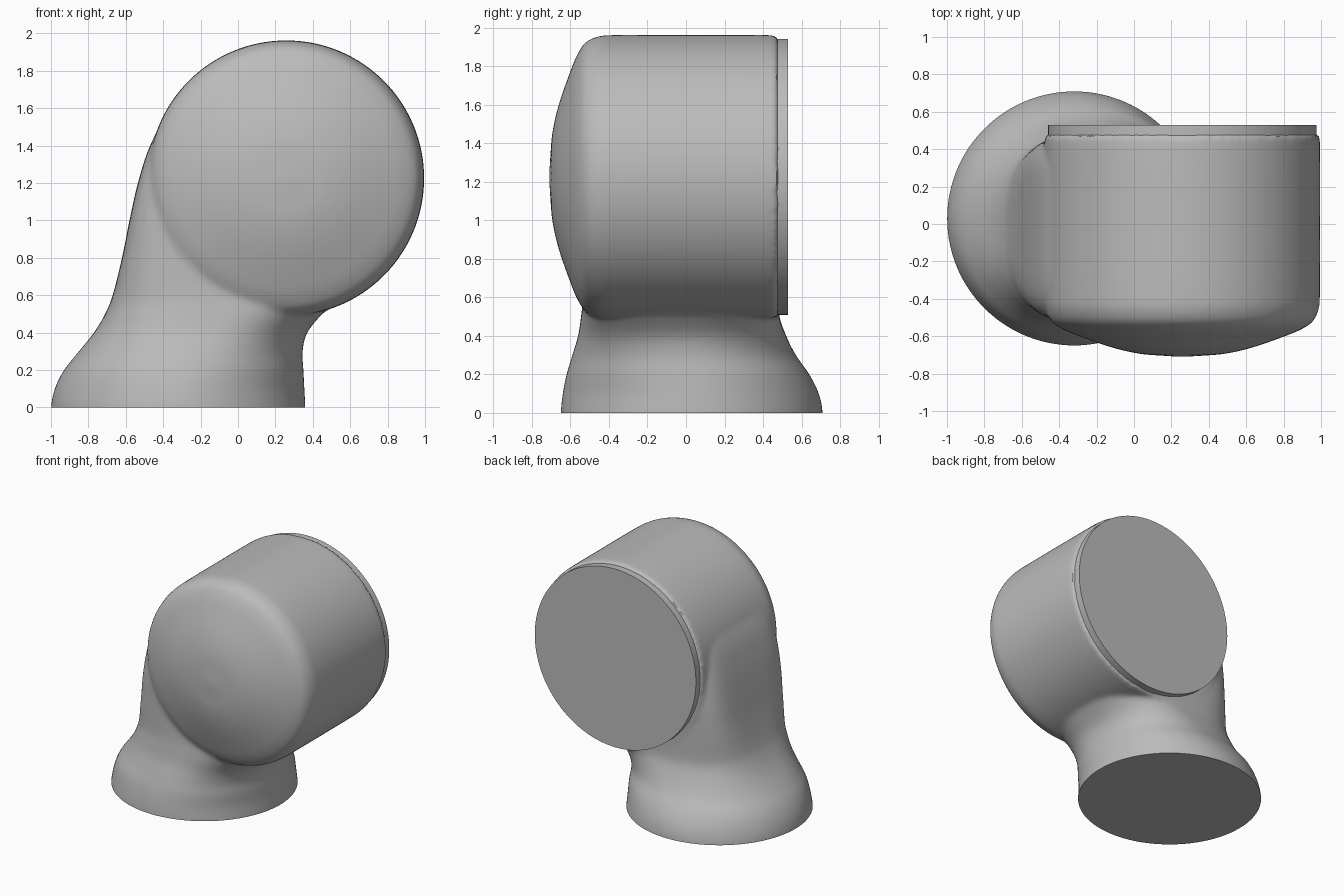
import bpy, bmesh
from math import sin, cos, pi, copysign

cube = bpy.data.objects.get("Cube")
if cube:
    bpy.data.objects.remove(cube)

grey = bpy.data.materials.new("light grey")
grey.use_nodes = True
colour = (0.5, 0.5, 0.5, 1)
grey.diffuse_color = colour
grey.node_tree.nodes["Principled BSDF"].inputs["Base Color"].default_value = colour

HEAD_X, HEAD_Z = 0.258, 1.225


def loft(bm, rings):
    """Skin equal-sized rings of points and cap both ends."""
    loops = [[bm.verts.new(p) for p in ring] for ring in rings]
    n = len(loops[0])
    for a, b in zip(loops, loops[1:]):
        for i in range(n):
            j = (i + 1) % n
            bm.faces.new((a[i], a[j], b[j], b[i]))
    bm.faces.new(loops[0][::-1])
    bm.faces.new(loops[-1])


def spline(rows, steps):
    """Catmull-Rom through rows of numbers."""
    out = []
    for k in range(len(rows) - 1):
        quad = [rows[max(0, min(len(rows) - 1, k + d))] for d in (-1, 0, 1, 2)]
        for s in range(steps):
            t = s / steps
            out.append([b + t * (c - a + t * (2*a - 5*b + 4*c - d + t * (3*b - a - 3*c + d))) / 2
                        if k else b + t * (c - b) for a, b, c, d in zip(*quad)])
    return out + [rows[-1]]


def section(row, n=128):
    """Horizontal rounded section: height, left, right, front, back, squareness."""
    z, x0, x1, y0, y1, power = row
    def bend(v):
        return copysign(abs(v) ** (2 / power), v)
    return [((x0 + x1) / 2 + (x1 - x0) / 2 * bend(cos(2 * pi * i / n)),
             (y0 + y1) / 2 + (y1 - y0) / 2 * bend(sin(2 * pi * i / n)), z) for i in range(n)]


def disc_ring(radius, y, n=128):
    return [(HEAD_X + radius * cos(2 * pi * i / n), y,
             HEAD_Z + radius * sin(2 * pi * i / n)) for i in range(n)]


def make(name, bm):
    bmesh.ops.recalc_face_normals(bm, faces=bm.faces)
    mesh = bpy.data.meshes.new(name)
    bm.to_mesh(mesh)
    bm.free()
    mesh.materials.append(grey)
    obj = bpy.data.objects.new(name, mesh)
    bpy.context.collection.objects.link(obj)
    return obj


def smooth(obj):
    bpy.ops.object.select_all(action="DESELECT")
    obj.select_set(True)
    bpy.context.view_layer.objects.active = obj
    bpy.ops.object.shade_smooth_by_angle(angle=0.6)


# Flared foot rising into the neck, started below the floor for a clean cut
stations = [
    (-0.1, -1.0, 0.36, -0.65, 0.71, 2),
    (0, -1.0, 0.36, -0.65, 0.71, 2),
    (0.1, -0.98, 0.355, -0.64, 0.69, 2),
    (0.2, -0.93, 0.35, -0.62, 0.64, 2.1),
    (0.3, -0.85, 0.345, -0.59, 0.57, 2.2),
    (0.4, -0.77, 0.37, -0.56, 0.52, 2.5),
    (0.5, -0.71, 0.45, -0.545, 0.485, 2.9),
    (0.6, -0.67, 0.55, -0.535, 0.48, 3.4),
    (0.8, -0.62, 0.6, -0.53, 0.48, 4.5),
    (1.0, -0.58, 0.6, -0.53, 0.48, 5.5),
    (1.2, -0.535, 0.6, -0.53, 0.48, 6),
    (1.4, -0.47, 0.6, -0.53, 0.48, 6),
    (1.6, -0.36, 0.55, -0.52, 0.48, 6),
    (1.75, -0.24, 0.5, -0.5, 0.47, 6),
]
bm = bmesh.new()
loft(bm, [section(row) for row in spline(stations, 5)])

# Domed drum lying front to back
drum = [(0.02, -0.71), (0.2, -0.698), (0.37, -0.662), (0.57, -0.592), (0.65, -0.556),
        (0.70, -0.52), (0.728, -0.46), (0.736, -0.38), (0.737, 0), (0.736, 0.44),
        (0.725, 0.475), (0.70, 0.482)]
loft(bm, [disc_ring(r, y) for r, y in spline(drum, 4)])
body = make("joint_body", bm)

# Fuse the two masses with a soft fillet
bpy.context.view_layer.objects.active = body
fuse = body.modifiers.new("fuse", "REMESH")
fuse.mode = "VOXEL"
fuse.voxel_size = 0.018
soften = body.modifiers.new("soften", "SMOOTH")
soften.factor = 0.5
soften.iterations = 8
for mod in ("fuse", "soften"):
    bpy.ops.object.modifier_apply(modifier=mod)

# Flat underside at floor level
bm = bmesh.new()
bm.from_mesh(body.data)
cut = bmesh.ops.bisect_plane(bm, geom=bm.verts[:] + bm.edges[:] + bm.faces[:],
                             plane_co=(0, 0, 0), plane_no=(0, 0, 1), clear_inner=True)
rim = [e for e in cut["geom_cut"] if isinstance(e, bmesh.types.BMEdge)]
bmesh.ops.holes_fill(bm, edges=rim, sides=0)
bmesh.ops.recalc_face_normals(bm, faces=bm.faces)
bm.to_mesh(body.data)
bm.free()
body.data.materials.clear()
body.data.materials.append(grey)
smooth(body)

# Thin round mounting plate on the back
bm = bmesh.new()
loft(bm, [disc_ring(0.717, 0.45), disc_ring(0.717, 0.53)])
smooth(make("back_plate", bm))
